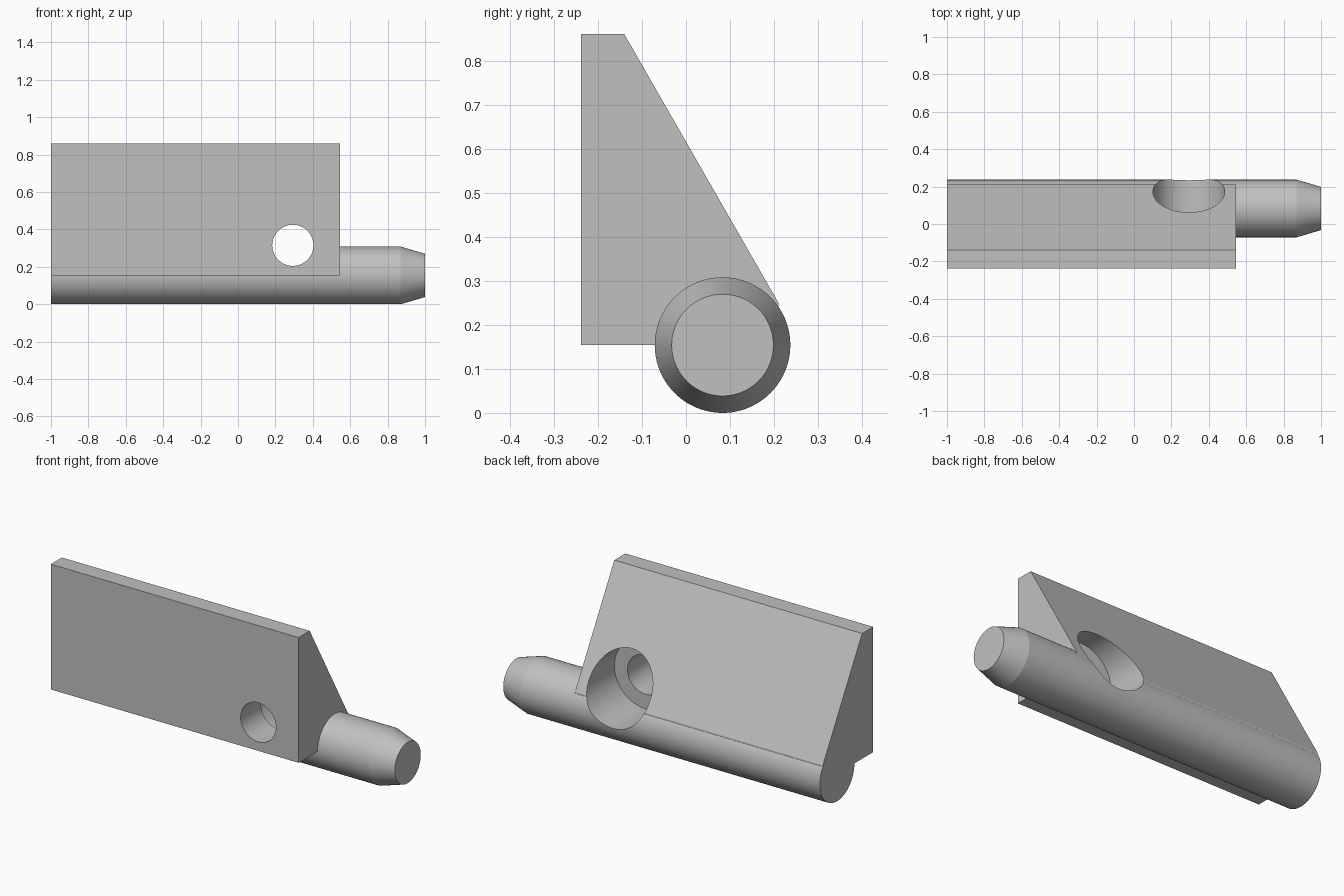
import bpy, bmesh, math
from mathutils import Matrix

cube = bpy.data.objects.get("Cube")
if cube:
    bpy.data.objects.remove(cube, do_unlink=True)

grey = bpy.data.materials.new("plain grey")
grey.use_nodes = True
colour = (0.53, 0.53, 0.53, 1)
grey.diffuse_color = colour
grey.node_tree.nodes["Principled BSDF"].inputs["Base Color"].default_value = colour


def make_object(name, bm):
    bmesh.ops.recalc_face_normals(bm, faces=bm.faces)
    mesh = bpy.data.meshes.new(name)
    bm.to_mesh(mesh)
    bm.free()
    mesh.materials.append(grey)
    obj = bpy.data.objects.new(name, mesh)
    bpy.context.collection.objects.link(obj)
    return obj


def cylinder(bm, axis, start, end, centre, r1, r2=None, sides=96):
    """Add a capped cylinder or cone along x or y; centre is the other two coordinates."""
    mid = (start + end) / 2
    if axis == "X":
        place = Matrix.Translation((mid, *centre)) @ Matrix.Rotation(math.pi / 2, 4, "Y")
    else:
        place = Matrix.Translation((centre[0], mid, centre[1])) @ Matrix.Rotation(-math.pi / 2, 4, "X")
    bmesh.ops.create_cone(bm, cap_ends=True, segments=sides, radius1=r1,
                          radius2=r1 if r2 is None else r2, depth=end - start, matrix=place)


def boolean(target, other, operation):
    mod = target.modifiers.new(operation.lower(), "BOOLEAN")
    mod.operation = operation
    mod.solver = "EXACT"
    mod.object = other
    bpy.context.view_layer.objects.active = target
    bpy.ops.object.modifier_apply(modifier=mod.name)
    bpy.data.objects.remove(other, do_unlink=True)


# Wedge plate: side profile (y, z) extruded along x
profile = [(-0.238, 0.154), (-0.238, 0.86), (-0.14, 0.86), (0.21, 0.25), (0.21, 0.154)]
bm = bmesh.new()
face = bm.faces.new([bm.verts.new((-1, y, z)) for y, z in profile])
side = bmesh.ops.extrude_face_region(bm, geom=[face])
bmesh.ops.translate(bm, vec=(1.545, 0, 0),
                    verts=[v for v in side["geom"] if isinstance(v, bmesh.types.BMVert)])
body = make_object("wedge_and_pin", bm)

# Pin with a tapered tip: a straight cylinder whose end ring is extruded and narrowed
rod_centre = (0.083, 0.154)
bm = bmesh.new()
cylinder(bm, "X", -1, 0.87, rod_centre, 0.154)
tip = [f for f in bm.faces if f.calc_center_median().x > 0.86]
tip = bmesh.ops.extrude_face_region(bm, geom=tip)
verts = [v for v in tip["geom"] if isinstance(v, bmesh.types.BMVert)]
bmesh.ops.delete(bm, geom=[f for f in bm.faces if len(f.verts) > 4 and
                           0.86 < f.calc_center_median().x and f not in tip["geom"]],
                 context="FACES_ONLY")
for v in verts:
    v.co.x = 1
    v.co.y = rod_centre[0] + (v.co.y - rod_centre[0]) * 0.75
    v.co.z = rod_centre[1] + (v.co.z - rod_centre[1]) * 0.75
boolean(body, make_object("pin", bm), "UNION")

# Counterbored screw hole through the wedge and pin
for name, start, end, radius in (("screw_hole", -0.4, 0.4, 0.11),
                                 ("counterbore", -0.055, 0.4, 0.192)):
    bm = bmesh.new()
    cylinder(bm, "Y", start, end, (0.293, 0.315), radius)
    cutter = make_object(name, bm)
    cutter.hide_render = True
    boolean(body, cutter, "DIFFERENCE")

# Smooth round walls, crisp edges
bpy.ops.object.select_all(action="DESELECT")
body.select_set(True)
bpy.context.view_layer.objects.active = body
bpy.ops.object.shade_smooth_by_angle(angle=math.radians(12))
